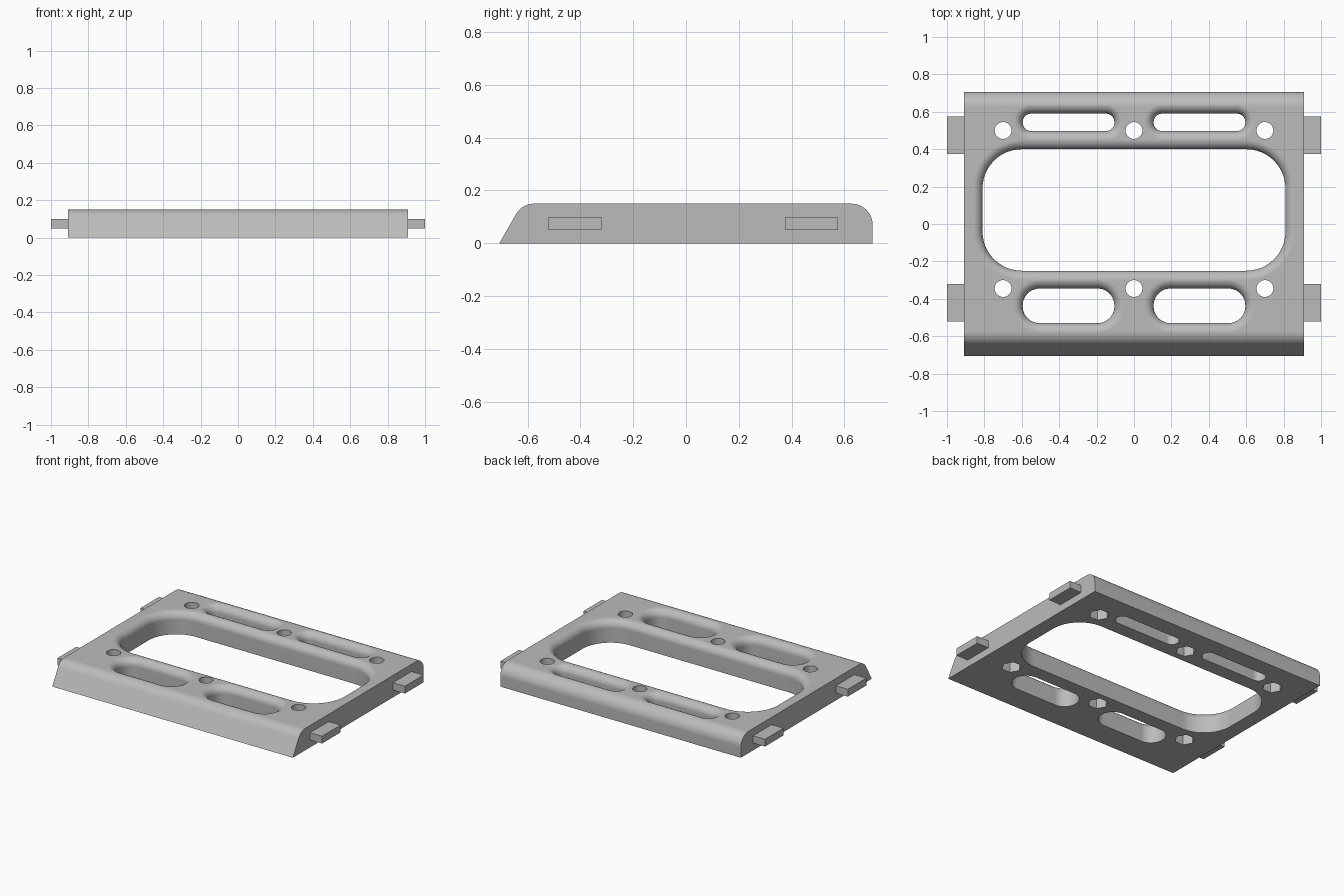
import bpy, bmesh
from math import sin, cos, pi, radians

default = bpy.data.objects.get("Cube")
if default:
    bpy.data.objects.remove(default, do_unlink=True)

grey = bpy.data.materials.new("plain grey")
grey.use_nodes = True
GREY = (0.5, 0.5, 0.5, 1)
grey.diffuse_color = GREY
grey.node_tree.nodes["Principled BSDF"].inputs["Base Color"].default_value = GREY

HEIGHT, HALF_WIDTH = 0.15, 0.91
ROUND, FILLET = 0.08, 0.05


def loft(name, loops):
    """Closed solid through a stack of matching point loops."""
    bm = bmesh.new()
    rings = [[bm.verts.new(p) for p in loop] for loop in loops]
    for a, b in zip(rings, rings[1:]):
        for i in range(len(a)):
            j = (i + 1) % len(a)
            bm.faces.new((a[i], a[j], b[j], b[i]))
    bm.faces.new(rings[0])
    bm.faces.new(rings[-1])
    bmesh.ops.recalc_face_normals(bm, faces=bm.faces)
    mesh = bpy.data.meshes.new(name)
    bm.to_mesh(mesh)
    bm.free()
    mesh.materials.append(grey)
    obj = bpy.data.objects.new(name, mesh)
    bpy.context.collection.objects.link(obj)
    return obj


def arc(cx, cy, r, start, end, steps):
    angles = [radians(start + (end - start) * i / steps) for i in range(steps + 1)]
    return [(cx + r * cos(a), cy + r * sin(a)) for a in angles]


def rounded_rect(x0, x1, y0, y1, r, grow, z):
    points = []
    corners = ((x1 - r, y1 - r), (x0 + r, y1 - r), (x0 + r, y0 + r), (x1 - r, y0 + r))
    for k, (cx, cy) in enumerate(corners):
        points += arc(cx, cy, r + grow, 90 * k, 90 * k + 90, 12)
    return [(x, y, z) for x, y in points]


def flared_cutter(name, *rect):
    """Opening with straight walls that flare into a rounded top rim."""
    loops = [rounded_rect(*rect, 0, -0.1)]
    for i in range(9):
        a = i * pi / 16
        loops.append(rounded_rect(*rect, FILLET * (1 - cos(a)),
                                  HEIGHT - FILLET + FILLET * sin(a)))
    loops.append(rounded_rect(*rect, FILLET, HEIGHT + 0.1))
    return loft(name, loops)


def prism(name, x, y, r, sides, z0, z1):
    outline = arc(x, y, r, 0, 360, sides)[:-1]
    return loft(name, [[(px, py, z) for px, py in outline] for z in (z0, z1)])


# Main plate: side profile with sloped front and rounded back, swept across x
profile = [(-0.707, 0), (0.707, 0)]
profile += arc(0.707 - ROUND, HEIGHT - ROUND, ROUND, 0, 90, 12)
profile += arc(-0.575, HEIGHT - ROUND, ROUND, 90, 150, 10)
plate = loft("frame_plate", [[(x, y, z) for y, z in profile]
                             for x in (-HALF_WIDTH, HALF_WIDTH)])

# Window, slots, screw holes and hexagonal nut pockets
cutters = [flared_cutter("window_cutter", -0.81, 0.81, -0.25, 0.4, 0.21)]
for x0, x1 in ((-0.595, -0.105), (0.105, 0.595)):
    cutters.append(flared_cutter("front_slot_cutter", x0, x1, -0.53, -0.345, 0.09))
    cutters.append(flared_cutter("back_slot_cutter", x0, x1, 0.497, 0.59, 0.045))
for x in (-0.7, 0, 0.7):
    for y in (-0.345, 0.5):
        cutters.append(prism("screw_hole_cutter", x, y, 0.045, 32, -0.1, 0.3))
        cutters.append(prism("nut_pocket_cutter", x, y, 0.063, 6, -0.1, 0.07))

bpy.context.view_layer.objects.active = plate
for cutter in cutters:
    cutter.hide_render = True
    cut = plate.modifiers.new("cut", 'BOOLEAN')
    cut.operation = 'DIFFERENCE'
    cut.solver = 'EXACT'
    cut.object = cutter
    bpy.ops.object.modifier_apply(modifier=cut.name)
    bpy.data.objects.remove(cutter, do_unlink=True)

# Smooth rounds, crisp corners
bpy.ops.object.select_all(action='DESELECT')
plate.select_set(True)
bpy.ops.object.shade_smooth_by_angle(angle=radians(28))
weighted = plate.modifiers.new("weighted_normals", 'WEIGHTED_NORMAL')
weighted.keep_sharp = True

# Side tabs
for side, sx in (("left", 1), ("right", -1)):
    for place, y0, y1 in (("front", -0.52, -0.32), ("back", 0.375, 0.575)):
        outline = [(y0, 0.05), (y1, 0.05), (y1, 0.1), (y0, 0.1)]
        loft(f"{place}_{side}_tab", [[(sx * x, y, z) for y, z in outline]
                                     for x in (HALF_WIDTH, 1.0)])
